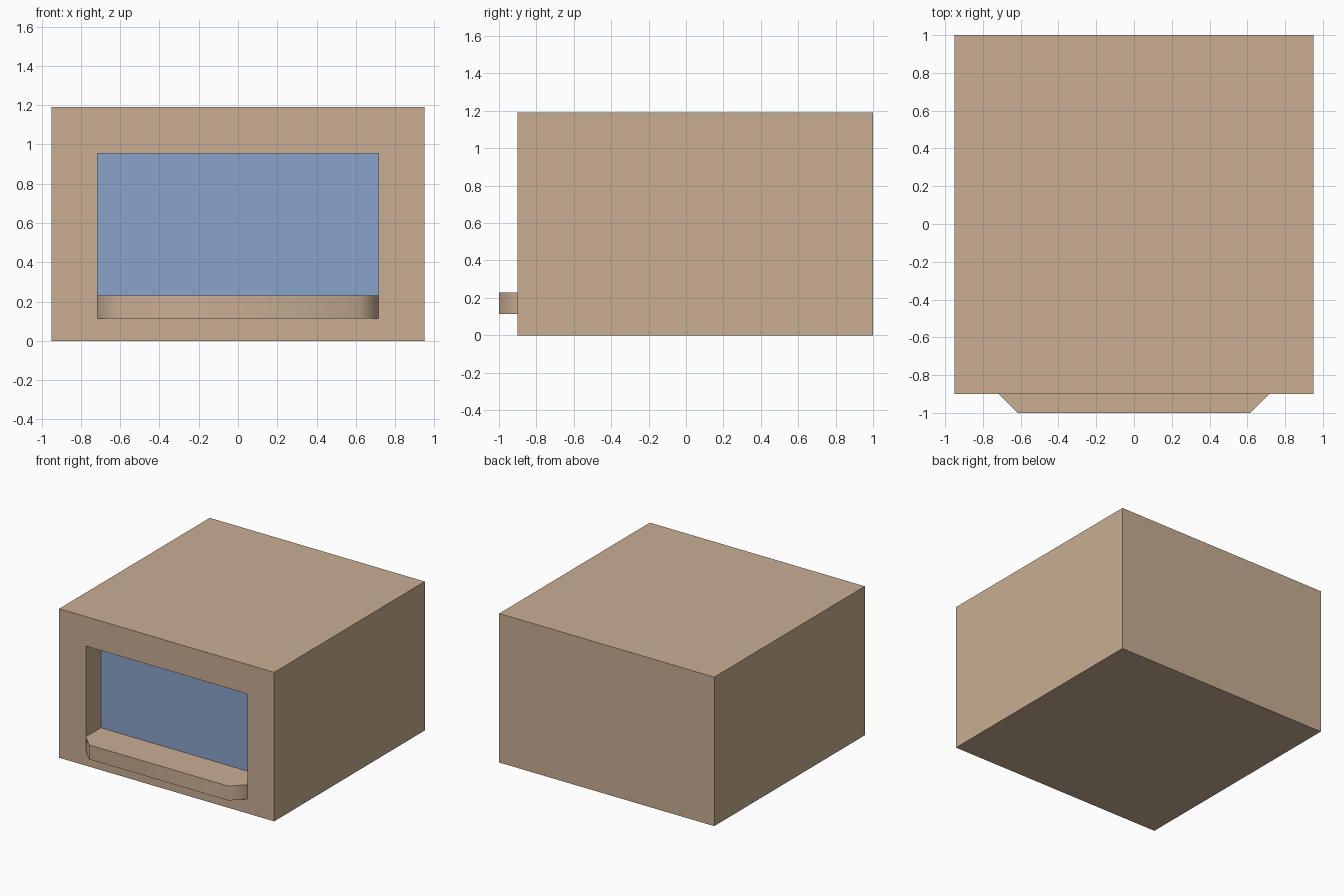
import bpy, bmesh, math

if "Cube" in bpy.data.objects:
    bpy.data.objects.remove(bpy.data.objects["Cube"])

def material(name, rgb):
    m = bpy.data.materials.new(name)
    m.diffuse_color = (*rgb, 1)
    m.use_nodes = True
    m.node_tree.nodes["Principled BSDF"].inputs["Base Color"].default_value = m.diffuse_color
    return m

tan = material("tan", (0.58, 0.42, 0.29))
blue = material("blue", (0.25, 0.37, 0.59))

def add_object(name, bm, *mats):
    bmesh.ops.recalc_face_normals(bm, faces=bm.faces)
    me = bpy.data.meshes.new(name)
    bm.to_mesh(me)
    bm.free()
    for m in mats:
        me.materials.append(m)
    ob = bpy.data.objects.new(name, me)
    bpy.context.collection.objects.link(ob)
    return ob

W, FRONT, BACK, H = 0.95, -0.90, 1.0, 1.19      # body
OW, Z0, Z1, GLASS = 0.715, 0.115, 0.955, -0.71  # window opening
SILL_TOP, SILL_FRONT = 0.23, -1.0

# Body: box with a window recess sunk into the front
bm = bmesh.new()
bmesh.ops.create_cube(bm, size=1)
for v in bm.verts:
    v.co.x *= 2 * W
    v.co.y = BACK if v.co.y > 0 else FRONT
    v.co.z = H if v.co.z > 0 else 0
front = min(bm.faces, key=lambda f: f.calc_center_median().y)
bmesh.ops.inset_region(bm, faces=[front], thickness=0.1)
for v in front.verts:
    v.co.x = math.copysign(OW, v.co.x)
    v.co.z = Z1 if v.co.z > H / 2 else Z0
pane = bmesh.ops.extrude_discrete_faces(bm, faces=[front])["faces"][0]
for v in pane.verts:
    v.co.y = GLASS
pane.material_index = 1
add_object("body_with_window", bm, tan, blue)

# Sill: chamfered ledge running from the glass out past the front
bm = bmesh.new()
half = [(OW, GLASS), (OW, FRONT), (OW - 0.1, SILL_FRONT)]
outline = half + [(-x, y) for x, y in reversed(half)]
base = bm.faces.new([bm.verts.new((x, y, Z0)) for x, y in outline])
top = bmesh.ops.extrude_face_region(bm, geom=[base])["geom"]
for v in top:
    if isinstance(v, bmesh.types.BMVert):
        v.co.z = SILL_TOP
sill = add_object("window_sill", bm, tan)
bpy.context.view_layer.objects.active = sill
sill.select_set(True)
bpy.ops.object.shade_smooth_by_angle(angle=math.radians(50))
